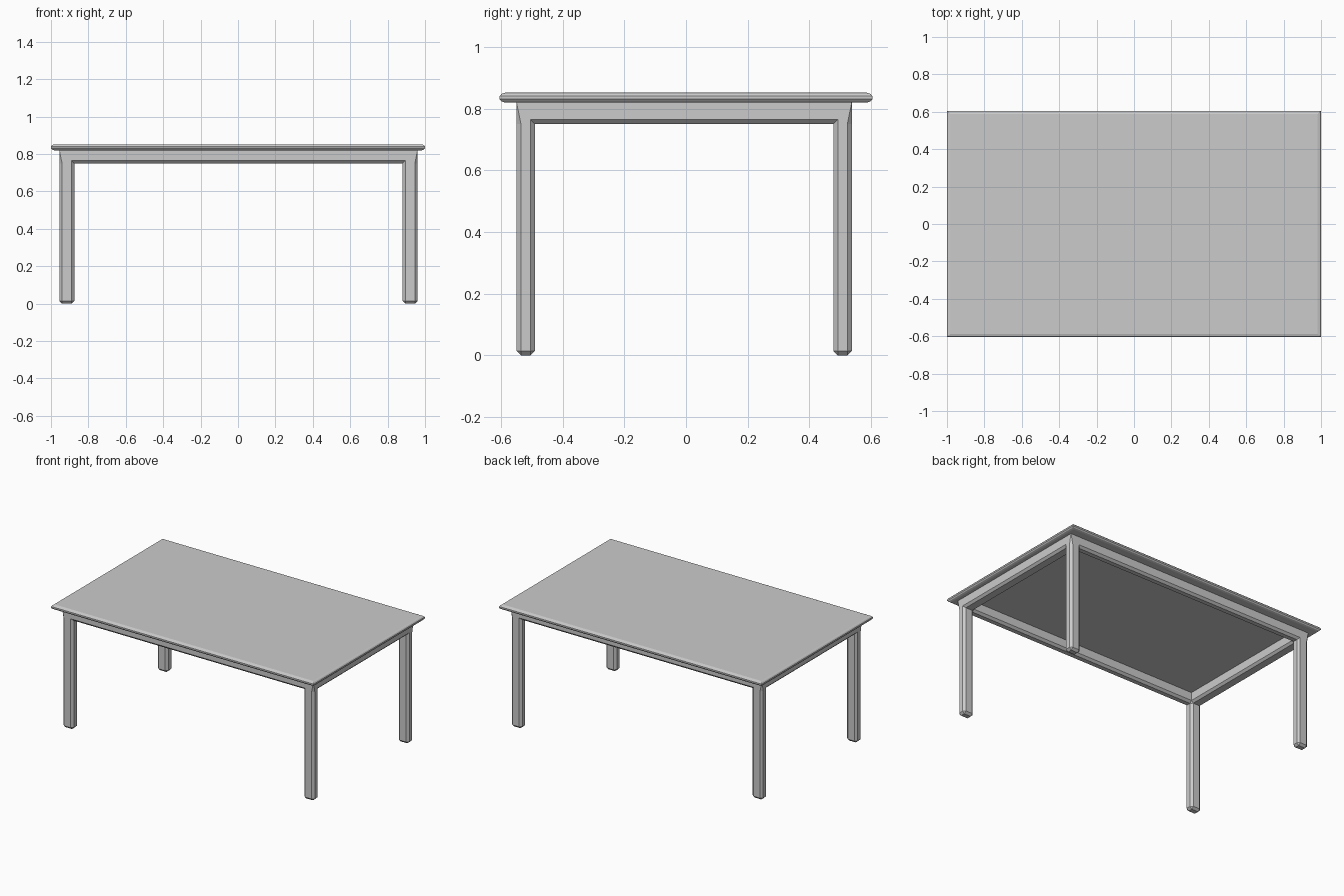
import bpy, bmesh

if "Cube" in bpy.data.objects:
    bpy.data.objects.remove(bpy.data.objects["Cube"])


def finish(bm, name):
    bmesh.ops.recalc_face_normals(bm, faces=bm.faces)
    me = bpy.data.meshes.new(name)
    bm.to_mesh(me)
    bm.free()
    ob = bpy.data.objects.new(name, me)
    bpy.context.collection.objects.link(ob)
    return ob


# Tabletop: stacked rectangles forming a softly rounded, mitred edge
bm = bmesh.new()
profile = [(0.82, 0.018), (0.824, 0.006), (0.831, 0.0),
           (0.841, 0.0), (0.848, 0.006), (0.852, 0.018)]
rings = []
for z, inset in profile:
    x, y = 1.0 - inset, 0.605 - inset
    rings.append([bm.verts.new((sx * x, sy * y, z))
                  for sx, sy in ((-1, -1), (1, -1), (1, 1), (-1, 1))])
for a, b in zip(rings, rings[1:]):
    for i in range(4):
        j = (i + 1) % 4
        bm.faces.new((a[i], a[j], b[j], b[i]))
bm.faces.new(rings[0])
bm.faces.new(rings[-1])
finish(bm, "tabletop")

# Apron frame with legs: 3x3 grid of cells, open centre, corners run to the floor
XS = [-0.955, -0.875, 0.88, 0.96]
YS = [-0.55, -0.49, 0.478, 0.538]
ZS = [0.0, 0.75, 0.821]
CHAMFER = 0.0145


def filled(i, j, k):
    if not (0 <= i < 3 and 0 <= j < 3 and 0 <= k < 2):
        return False
    corner = i != 1 and j != 1
    return corner if k == 0 else not (i == 1 and j == 1)


bm = bmesh.new()
cache = {}


def vert(p):
    if p not in cache:
        cache[p] = bm.verts.new((XS[p[0]], YS[p[1]], ZS[p[2]]))
    return cache[p]


for i in range(3):
    for j in range(3):
        for k in range(2):
            if not filled(i, j, k):
                continue
            for axis in range(3):
                for side in (0, 1):
                    n = [i, j, k]
                    n[axis] += 2 * side - 1
                    if filled(*n):
                        continue
                    u, v = (axis + 1) % 3, (axis + 2) % 3
                    quad = []
                    for du, dv in ((0, 0), (1, 0), (1, 1), (0, 1)):
                        p = [i, j, k]
                        p[axis] += side
                        p[u] += du
                        p[v] += dv
                        quad.append(vert(tuple(p)))
                    bm.faces.new(quad if side else quad[::-1])
bm.normal_update()

# Chamfer every outward edge except those against the tabletop
sharp = [e for e in bm.edges
         if len(e.link_faces) == 2 and e.calc_face_angle_signed() > 0.5
         and min(v.co.z for v in e.verts) < 0.8]
bmesh.ops.bevel(bm, geom=sharp, offset=CHAMFER, offset_type='OFFSET',
                segments=1, affect='EDGES', clamp_overlap=True)

# Outer corner chamfers taper to a point under the tabletop
for v in bm.verts:
    if v.co.z > 0.8:
        for x in (XS[0], XS[3]):
            for y in (YS[0], YS[3]):
                if abs(v.co.x - x) < 0.03 and abs(v.co.y - y) < 0.03:
                    v.co.x, v.co.y = x, y
bmesh.ops.remove_doubles(bm, verts=bm.verts, dist=0.0005)
finish(bm, "apron_and_legs")
